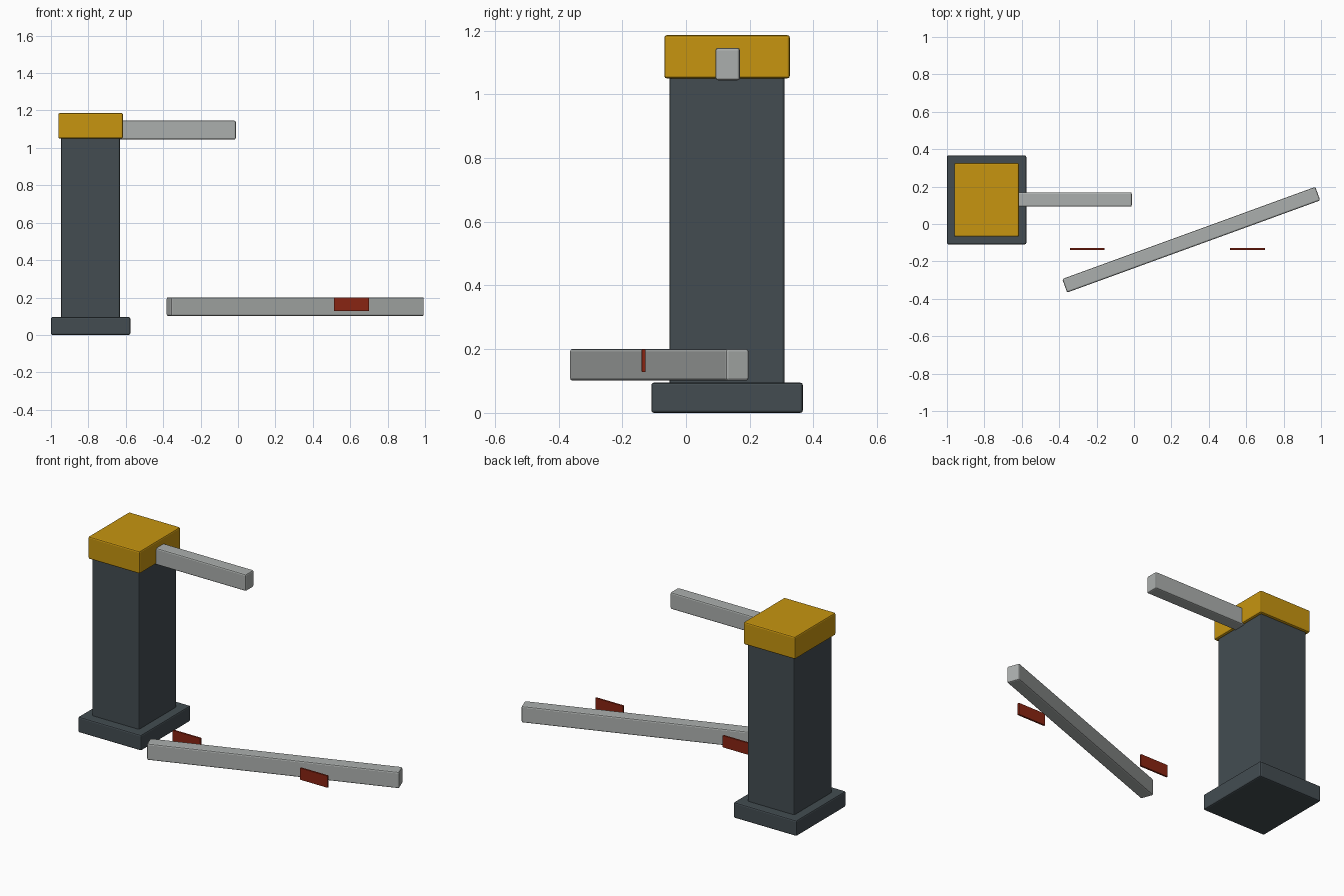
import bpy
import bmesh
import math
from mathutils import Matrix

if "Cube" in bpy.data.objects:
    bpy.data.objects.remove(bpy.data.objects["Cube"])


def material(name, rgb):
    m = bpy.data.materials.new(name)
    m.diffuse_color = (*rgb, 1)
    m.use_nodes = True
    m.node_tree.nodes["Principled BSDF"].inputs["Base Color"].default_value = m.diffuse_color
    return m


SLATE = material("dark slate", (0.056, 0.073, 0.083))
AMBER = material("amber", (0.57, 0.30, 0.005))
GREY = material("pale grey", (0.41, 0.43, 0.42))
RED = material("dark red", (0.25, 0.018, 0.006))


def block(name, centre, size, mat, bevel=0.008, turn=0):
    """Box with small chamfered edges, turned about z."""
    bm = bmesh.new()
    bmesh.ops.create_cube(bm, size=1, matrix=Matrix.Diagonal((*size, 1)))
    bmesh.ops.bevel(bm, geom=bm.edges[:], offset=bevel, segments=2,
                    profile=0.5, affect='EDGES')
    mesh = bpy.data.meshes.new(name)
    bm.to_mesh(mesh)
    bm.free()
    mesh.materials.append(mat)
    ob = bpy.data.objects.new(name, mesh)
    ob.location = centre
    ob.rotation_euler.z = math.radians(turn)
    bpy.context.collection.objects.link(ob)
    return ob


# Barrier post: foot, cabinet and cap share one axis
PX, PY = -0.788, 0.129
block("post_foot", (PX, PY, 0.0475), (0.424, 0.476, 0.095), SLATE)
block("post_cabinet", (PX, PY, 0.565), (0.316, 0.362, 0.99), SLATE)
block("post_cap", (PX, PY, 1.118), (0.346, 0.394, 0.136), AMBER)

# Stub of the broken arm, set into the cap
x0, x1 = -0.70, -0.012
block("arm_stub", ((x0 + x1) / 2, 0.131, 1.095), (x1 - x0, 0.077, 0.102), GREY)

# Snapped-off arm lying at an angle
block("fallen_arm", (0.306, -0.084, 0.151), (1.44, 0.077, 0.1), GREY, turn=20)

# Loose red reflector plates
for side, x in (("left", -0.25), ("right", 0.607)):
    block("reflector_" + side, (x, -0.133, 0.164), (0.186, 0.012, 0.072), RED, 0.002)
